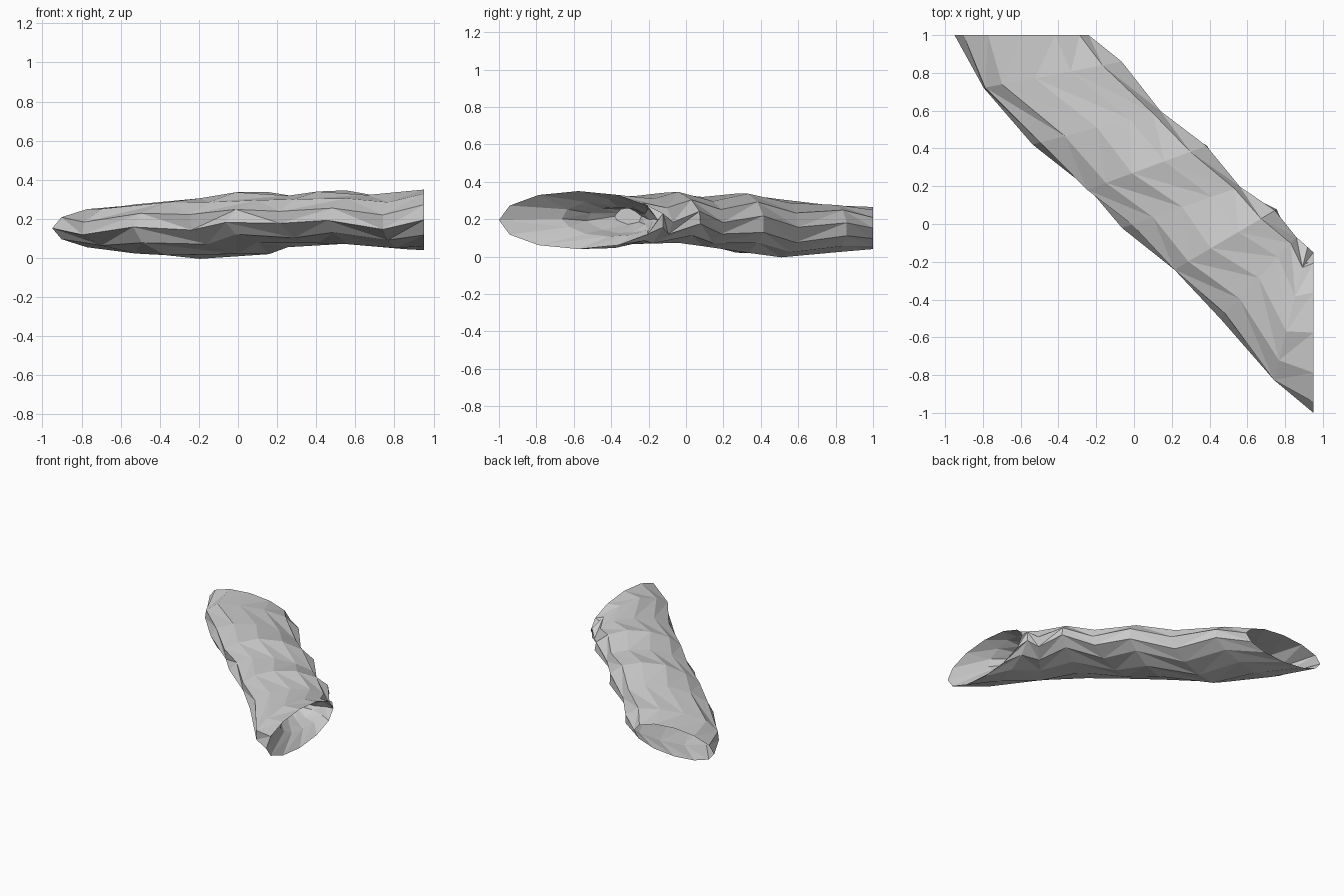
import bpy
import bmesh
import math
import random
from mathutils import Vector

if "Cube" in bpy.data.objects:
    bpy.data.objects.remove(bpy.data.objects["Cube"])
random.seed(4)

stone = bpy.data.materials.new("stone grey")
stone.use_nodes = True
stone.diffuse_color = (0.6, 0.6, 0.6, 1)
stone.node_tree.nodes["Principled BSDF"].inputs["Base Color"].default_value = (0.6, 0.6, 0.6, 1)
SIDES = 12


def ring(bm, a, b, low, high, twist=0.0, jitter=0.0, edge=0.5):
    """Oval section spanning plan points a and b, between two heights."""
    a, b = Vector(a), Vector(b)
    mid, half = (a + b) / 2, (b - a) / 2
    side = low + (high - low) * edge
    verts = []
    for i in range(SIDES):
        t = math.tau * (i + twist) / SIDES
        p = mid + half * math.cos(t) * (1 + random.uniform(-jitter, jitter))
        s = math.sin(t)
        z = side + s * (high - side if s > 0 else side - low)
        z += random.uniform(-jitter, jitter) * 0.25
        verts.append(bm.verts.new((p.x, p.y, z)))
    return verts


def bridge(bm, r, s, shift):
    """Triangulated band; shift alternates the diagonal direction."""
    for i in range(SIDES):
        j = (i + 1) % SIDES
        if shift:
            bm.faces.new((r[i], r[j], s[i]))
            bm.faces.new((r[j], s[j], s[i]))
        else:
            bm.faces.new((r[i], r[j], s[j]))
            bm.faces.new((r[i], s[j], s[i]))


def finish(bm, name):
    mesh = bpy.data.meshes.new(name)
    bm.to_mesh(mesh)
    bm.free()
    mesh.materials.append(stone)
    bpy.context.collection.objects.link(bpy.data.objects.new(name, mesh))


# Rock tube: both ends cut flat, open at the back
sections = [
    ((-.95, 1), (-.24, 1), .04, .265),
    ((-.80, .72), (-.06, .86), .02, .285),
    ((-.54, .42), (.15, .60), .00, .31),
    ((-.25, .18), (.40, .42), .02, .335),
    ((-.06, -.02), (.57, .20), .055, .32),
    ((.20, -.25), (.76, .08), .07, .345),
    ((.46, -.50), (.86, -.07), .06, .32),
    ((.74, -.83), (.92, -.12), .045, .335),
    ((.95, -1), (.95, -.15), .04, .35),
]
bm = bmesh.new()
last = len(sections) - 1
rings = []
for k, sec in enumerate(sections):
    inner = 0 < k < last
    rings.append(ring(bm, *sec, twist=0.5 * (k % 2), jitter=0.03 if inner else 0))
for k in range(last):
    bridge(bm, rings[k], rings[k + 1], k % 2)
finish(bm, "rock_tube")

# Mouth lining: funnel into a narrowing hollow that follows the tube
bm = bmesh.new()
lining = [
    ((.95, -1), (.95, -.15), .04, .35),
    ((.84, -.66), (.89, -.17), .10, .30),
    ((.74, -.53), (.82, -.20), .13, .27),
    ((.66, -.38), (.70, -.24), .17, .25),
]
rings = [ring(bm, *sec, jitter=0.04 if k else 0) for k, sec in enumerate(lining)]
for k in range(len(rings) - 1):
    bridge(bm, rings[k], rings[k + 1], k % 2)
bm.faces.new(rings[-1])
bmesh.ops.reverse_faces(bm, faces=bm.faces)
finish(bm, "mouth_lining")
